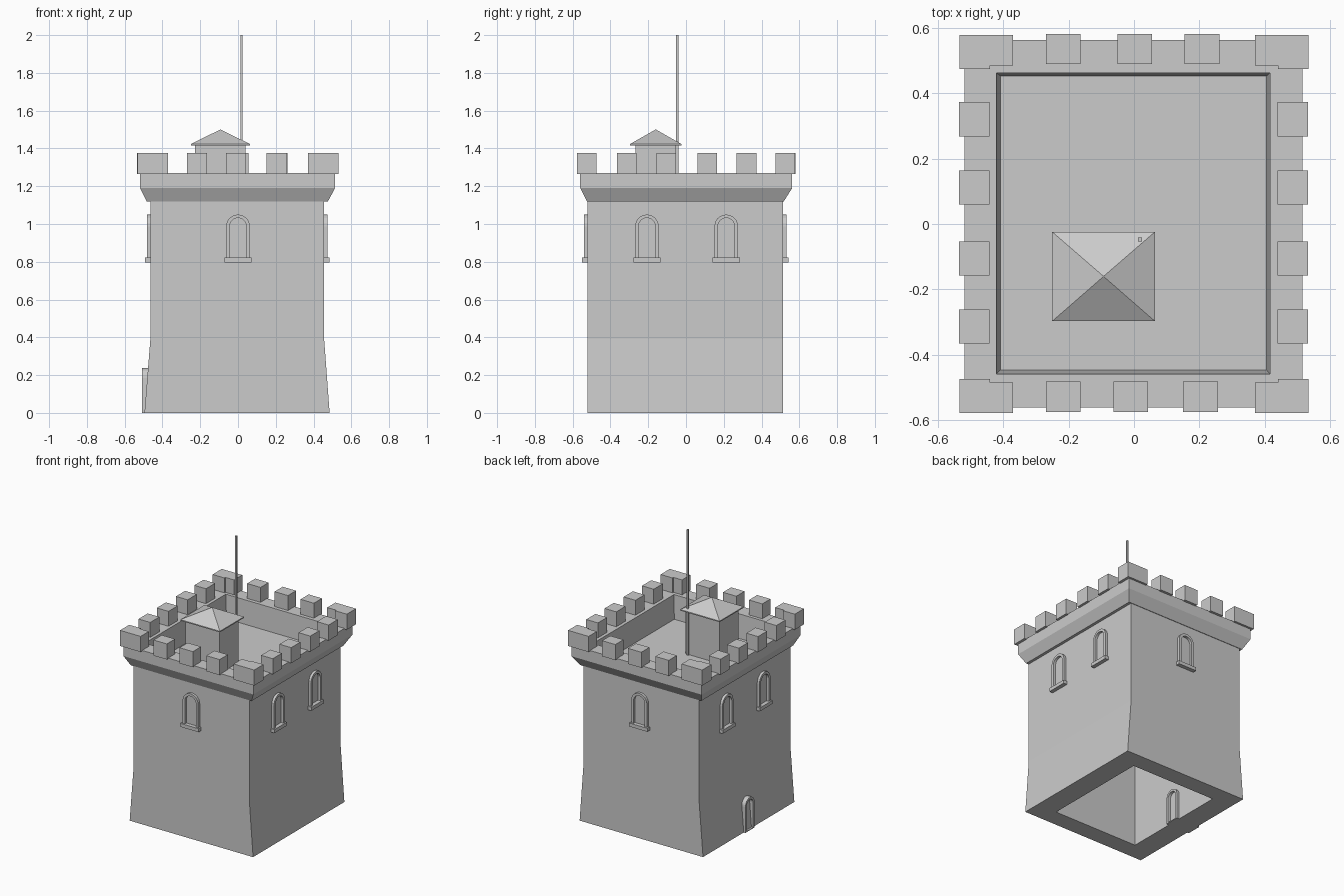
import bpy, bmesh, math
from mathutils import Matrix

if "Cube" in bpy.data.objects:
    bpy.data.objects.remove(bpy.data.objects["Cube"], do_unlink=True)

stone = bpy.data.materials.new("grey stone")
stone.use_nodes = True
stone.diffuse_color = (0.6, 0.6, 0.6, 1)
stone.node_tree.nodes["Principled BSDF"].inputs["Base Color"].default_value = (0.6, 0.6, 0.6, 1)


def finish(name, bm, matrix=None):
    bmesh.ops.recalc_face_normals(bm, faces=bm.faces)
    if matrix:
        bm.transform(matrix)
    mesh = bpy.data.meshes.new(name)
    bm.to_mesh(mesh)
    bm.free()
    mesh.materials.append(stone)
    obj = bpy.data.objects.new(name, mesh)
    bpy.context.collection.objects.link(obj)
    return obj


def loft(name, sections, matrix=None):
    """Skin a list of closed sections and cap both ends."""
    bm = bmesh.new()
    loops = [[bm.verts.new(p) for p in s] for s in sections]
    for a, b in zip(loops, loops[1:]):
        for i in range(len(a)):
            j = (i + 1) % len(a)
            bm.faces.new((a[i], a[j], b[j], b[i]))
    bm.faces.new(loops[0])
    bm.faces.new(loops[-1])
    return finish(name, bm, matrix)


def rect(x0, x1, y0, y1, z):
    return [(x0, y0, z), (x1, y0, z), (x1, y1, z), (x0, y1, z)]


def box(name, x0, x1, y0, y1, z0, z1, matrix=None):
    return loft(name, [rect(x0, x1, y0, y1, z0), rect(x0, x1, y0, y1, z1)], matrix)


def arch(name, half, bar, bottom, spring, front, back, matrix):
    """Arched frame in the xz plane, facing -y."""
    path = [(-1, 0, bottom)]
    for i in range(13):
        t = math.pi * (1 - i / 12)
        path.append((math.cos(t), math.sin(t), spring))
    path.append((1, 0, bottom))
    inner = half - bar
    sections = [[(c * half, front, z + s * half), (c * inner, front, z + s * inner),
                 (c * inner, back, z + s * inner), (c * half, back, z + s * half)]
                for c, s, z in path]
    return loft(name, sections, matrix)


def place(x, y, degrees):
    return Matrix.Translation((x, y, 0)) @ Matrix.Rotation(math.radians(degrees), 4, 'Z')


# Hollow tower: inner shaft, flared foot, walls, cornice, parapet and roof deck
loft("tower", [
    rect(-0.34, 0.33, -0.395, 0.39, 1.02),
    rect(-0.34, 0.33, -0.395, 0.39, 0),
    rect(-0.495, 0.485, -0.522, 0.514, 0),
    rect(-0.464, 0.456, -0.522, 0.514, 0.39),
    rect(-0.464, 0.456, -0.522, 0.514, 1.12),
    rect(-0.484, 0.476, -0.525, 0.518, 1.12),
    rect(-0.518, 0.514, -0.56, 0.562, 1.19),
    rect(-0.518, 0.514, -0.56, 0.562, 1.27),
    rect(-0.42, 0.416, -0.458, 0.462, 1.27),
    rect(-0.408, 0.405, -0.446, 0.452, 1.1),
])

# Merlons along each side
Z0, Z1 = 1.265, 1.377
for x in (-0.216, -0.01, 0.203):
    box("front_merlon", x - 0.053, x + 0.053, -0.574, -0.481, Z0, Z1)
for x in (-0.216, 0.002, 0.208):
    box("back_merlon", x - 0.053, x + 0.053, 0.488, 0.58, Z0, Z1)
for y in (-0.313, -0.105, 0.112, 0.32):
    box("right_merlon", -0.535, -0.442, y - 0.052, y + 0.052, Z0, Z1)
    box("left_merlon", 0.439, 0.532, y - 0.052, y + 0.052, Z0, Z1)

# L-shaped corner merlons
for sx in (-1, 1):
    for sy in (-1, 1):
        plan = [(0.533, 0.577), (0.37, 0.577), (0.37, 0.484),
                (0.44, 0.484), (0.44, 0.473), (0.533, 0.473)]
        loft("corner_merlon", [[(sx * x, sy * y, z) for x, y in plan] for z in (Z0, Z1)])

# Arched windows with sills
windows = [(0, -0.522, 0), (0, 0.514, 180)]
for y in (-0.207, 0.213):
    windows += [(0.456, y, 90), (-0.464, y, -90)]
for w in windows:
    m = place(*w)
    arch("window_frame", 0.062, 0.018, 0.81, 0.988, -0.018, 0.01, m)
    box("window_sill", -0.072, 0.072, -0.028, 0.01, 0.797, 0.822, m)

# Door frame passing through the right wall
door = place(-0.508, 0, -90)
arch("door_frame", 0.052, 0.016, 0, 0.185, 0, 0.188, door)
box("door_threshold", -0.045, 0.045, 0, 0.188, 0, 0.006, door)

# Roof hut with pyramid roof
box("hut", -0.228, 0.04, -0.268, -0.054, 1.09, 1.42)
loft("hut_roof", [
    rect(-0.25, 0.064, -0.297, -0.024, 1.415),
    rect(-0.25, 0.064, -0.297, -0.024, 1.423),
    rect(-0.094, -0.092, -0.161, -0.159, 1.5),
])

# Flagpole beside the hut
box("flagpole", 0.012, 0.024, -0.054, -0.041, 1.09, 2.0)
